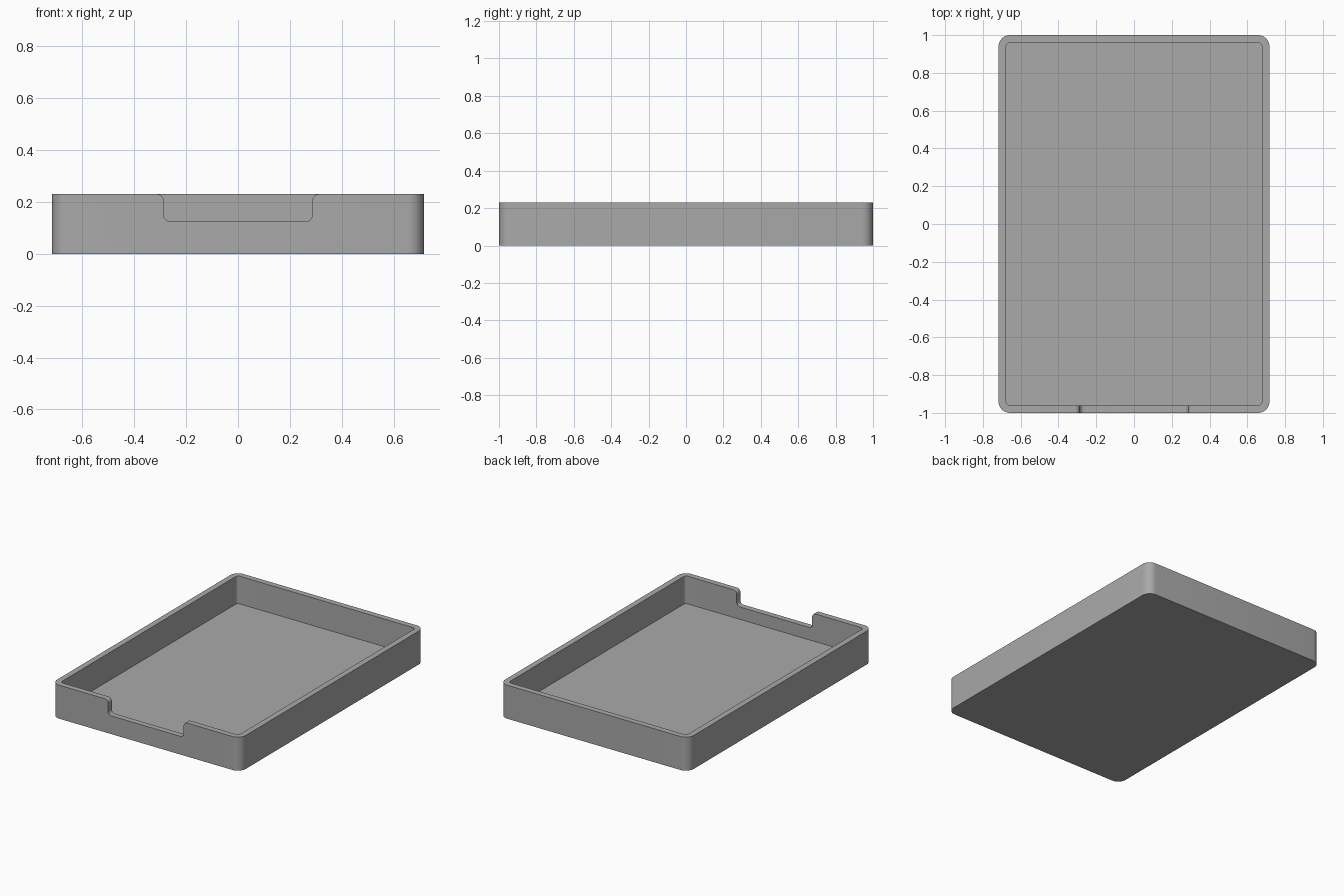
import bpy
import bmesh
from math import cos, sin, pi

if "Cube" in bpy.data.objects:
    bpy.data.objects.remove(bpy.data.objects["Cube"], do_unlink=True)

HALF_X, HALF_Y, HEIGHT = 0.717, 1.0, 0.23
WALL, FLOOR, RADIUS = 0.04, 0.04, 0.06
NOTCH_X, NOTCH_Z, FILLET = 0.287, 0.125, 0.025

grey = bpy.data.materials.new("tray grey")
grey.use_nodes = True
colour = (0.4, 0.4, 0.4, 1)
grey.diffuse_color = colour
grey.node_tree.nodes["Principled BSDF"].inputs["Base Color"].default_value = colour


def arc(cx, cy, r, start, end, steps=8):
    """Points along a circular arc, angles in quarter turns."""
    angles = [(start + (end - start) * i / steps) * pi / 2 for i in range(steps + 1)]
    return [(cx + r * cos(a), cy + r * sin(a)) for a in angles]


def rounded_rectangle(hx, hy, r):
    corners = [(1, 1), (-1, 1), (-1, -1), (1, -1)]
    return [p for i, (sx, sy) in enumerate(corners)
            for p in arc(sx * (hx - r), sy * (hy - r), r, i, i + 1)]


def prism(name, points, offset):
    """Extrude a closed loop of 3D points into a solid."""
    bm = bmesh.new()
    face = bm.faces.new([bm.verts.new(p) for p in points])
    top = bmesh.ops.extrude_face_region(bm, geom=[face])["geom"]
    bmesh.ops.translate(bm, vec=offset, verts=[v for v in top if isinstance(v, bmesh.types.BMVert)])
    bmesh.ops.recalc_face_normals(bm, faces=bm.faces)
    mesh = bpy.data.meshes.new(name)
    bm.to_mesh(mesh)
    bm.free()
    mesh.materials.append(grey)
    obj = bpy.data.objects.new(name, mesh)
    bpy.context.collection.objects.link(obj)
    return obj


# Outer body
tray = prism("tray", [(x, y, 0) for x, y in rounded_rectangle(HALF_X, HALF_Y, RADIUS)], (0, 0, HEIGHT))

# Inner cavity
inner = rounded_rectangle(HALF_X - WALL, HALF_Y - WALL, RADIUS - WALL)
cavity = prism("cavity_cutter", [(x, y, FLOOR) for x, y in inner], (0, 0, HEIGHT))

# Front finger notch: rounded bottom corners, flared rounded lips
lip = HEIGHT + 0.05
side = arc(NOTCH_X - FILLET, NOTCH_Z + FILLET, FILLET, -1, 0)
side += arc(NOTCH_X + FILLET, HEIGHT - FILLET, FILLET, 2, 1)
side.append((NOTCH_X + FILLET, lip))
outline = side + [(-x, z) for x, z in reversed(side)]
notch = prism("notch_cutter", [(x, -HALF_Y - 0.1, z) for x, z in outline], (0, 0.3, 0))

for cutter in (cavity, notch):
    cutter.hide_render = True
    cut = tray.modifiers.new(cutter.name, "BOOLEAN")
    cut.operation = "DIFFERENCE"
    cut.solver = "EXACT"
    cut.object = cutter

# Bake the cuts, then shade with crisp edges
bpy.context.view_layer.update()
graph = bpy.context.evaluated_depsgraph_get()
finished = bpy.data.meshes.new_from_object(tray.evaluated_get(graph))
tray.modifiers.clear()
tray.data = finished
finished.name = "tray"
for cutter in (cavity, notch):
    bpy.data.objects.remove(cutter, do_unlink=True)

bpy.ops.object.select_all(action="DESELECT")
tray.select_set(True)
bpy.context.view_layer.objects.active = tray
bpy.ops.object.shade_smooth_by_angle(angle=pi / 6)
